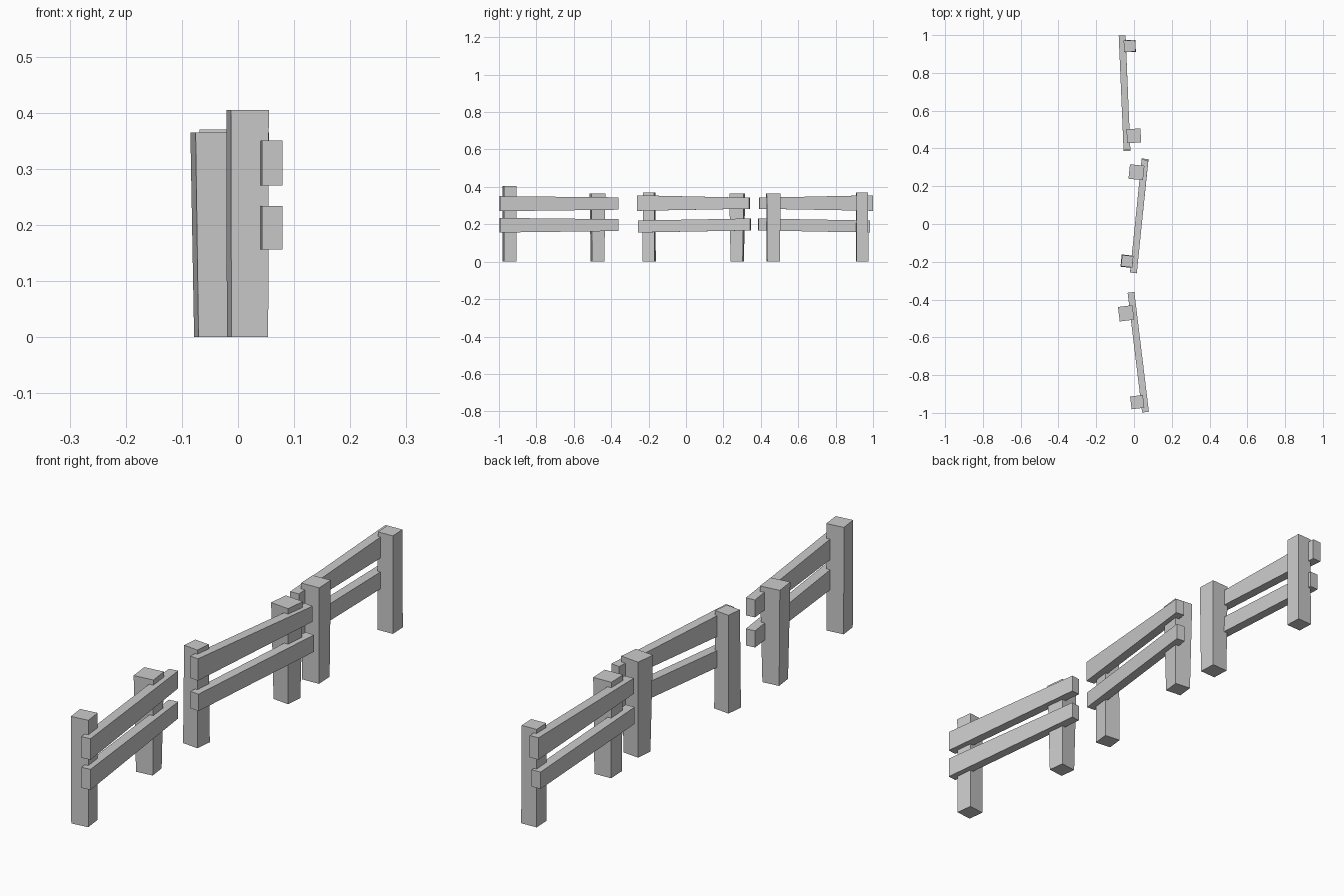
import bpy, bmesh
from math import radians
from mathutils import Matrix, Vector

if "Cube" in bpy.data.objects:
    bpy.data.objects.remove(bpy.data.objects["Cube"])


def hull_box(name, corners):
    """Six-sided block from 4 start corners followed by 4 matching end corners."""
    bm = bmesh.new()
    v = [bm.verts.new(c) for c in corners]
    bm.faces.new(v[3::-1])
    bm.faces.new(v[4:])
    for i in range(4):
        j = (i + 1) % 4
        bm.faces.new((v[i], v[j], v[4 + j], v[4 + i]))
    bmesh.ops.recalc_face_normals(bm, faces=bm.faces)
    mesh = bpy.data.meshes.new(name)
    bm.to_mesh(mesh)
    bm.free()
    obj = bpy.data.objects.new(name, mesh)
    bpy.context.collection.objects.link(obj)
    return obj


SQUARE = ((-1, -1), (1, -1), (1, 1), (-1, 1))


def post(name, x, y, height, bottom, top, angle):
    rot = Matrix.Rotation(radians(angle), 3, 'Z')
    corners = []
    for z, size in ((0, bottom), (height, top)):
        for a, b in SQUARE:
            corners.append(Vector((x, y, z)) + rot @ Vector((a * size / 2, b * size / 2, 0)))
    hull_box(name, corners)


def rail(name, start, end, angle, width=0.036):
    """start / end = (x, y, z low, z high); ends are cut square to the rail."""
    side = Matrix.Rotation(radians(angle), 3, 'Z') @ Vector((width / 2, 0, 0))
    corners = []
    for x, y, lo, hi in (start, end):
        for a, b in SQUARE:
            corners.append(Vector((x, y, lo if b < 0 else hi)) + a * side)
    hull_box(name, corners)


# Front section
post("front_section_post_a", 0.017, -0.943, 0.405, 0.066, 0.068, 7)
post("front_section_post_b", -0.042, -0.473, 0.365, 0.065, 0.077, 7)
rail("front_section_upper_rail", (0.061, -0.996, 0.27, 0.35), (-0.016, -0.362, 0.278, 0.344), 7)
rail("front_section_lower_rail", (0.061, -0.996, 0.156, 0.234), (-0.016, -0.362, 0.164, 0.227), 7)

# Middle section
post("middle_section_post_a", -0.036, -0.197, 0.37, 0.065, 0.060, -6)
post("middle_section_post_b", 0.013, 0.274, 0.365, 0.065, 0.077, -6)
rail("middle_section_upper_rail", (-0.003, -0.259, 0.272, 0.355), (0.058, 0.340, 0.283, 0.342), -6)
rail("middle_section_lower_rail", (-0.003, -0.256, 0.156, 0.22), (0.059, 0.345, 0.167, 0.231), -6)

# Back section, turned half round
post("back_section_post_a", -0.023, 0.942, 0.37, 0.063, 0.061, 2.5)
post("back_section_post_b", -0.001, 0.467, 0.365, 0.068, 0.074, 2.5)
rail("back_section_upper_rail", (-0.063, 0.998, 0.272, 0.355), (-0.037, 0.391, 0.283, 0.342), 2.5)
rail("back_section_lower_rail", (-0.062, 0.984, 0.156, 0.22), (-0.037, 0.386, 0.167, 0.231), 2.5)
